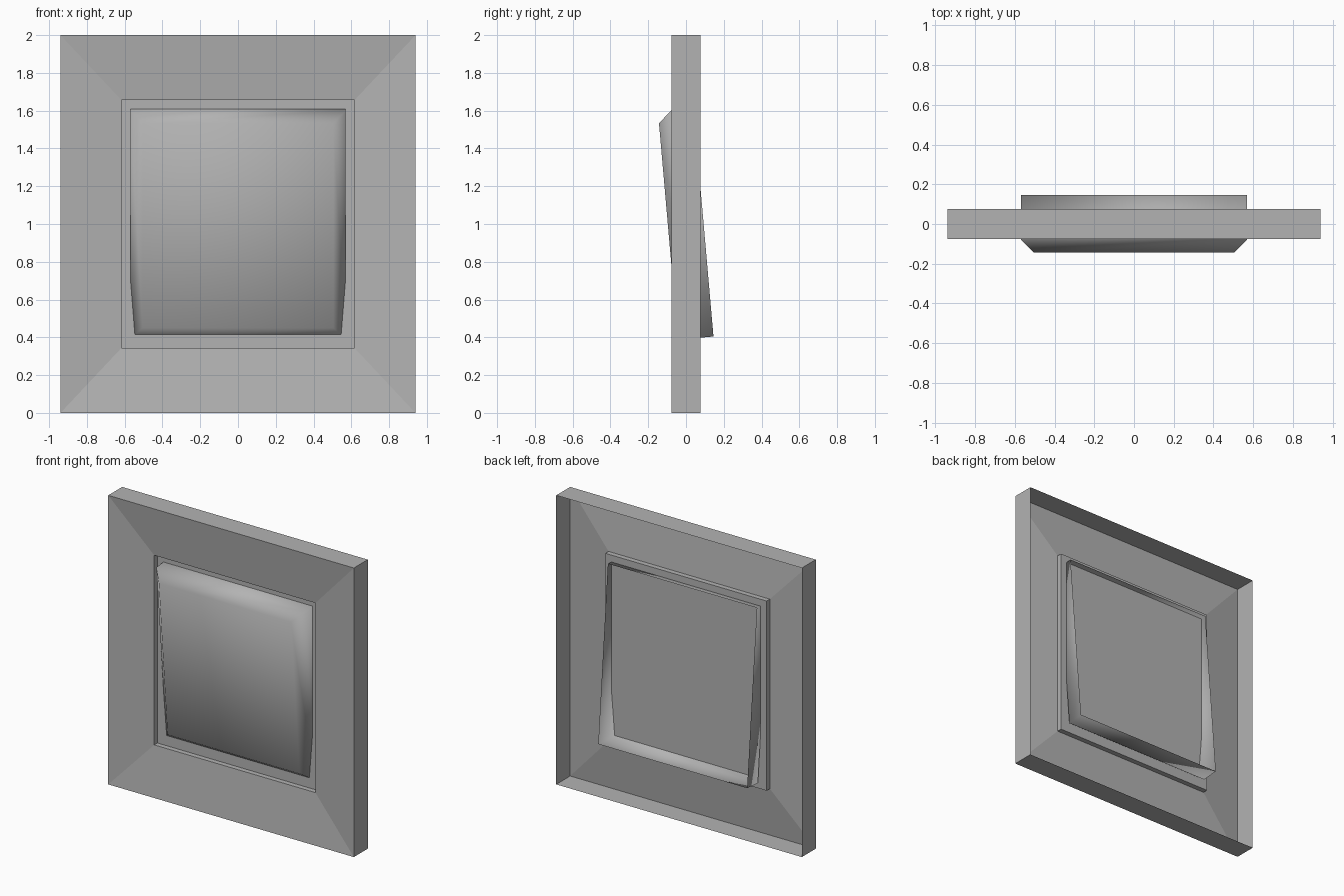
import bpy, bmesh
from math import radians
from mathutils import Matrix

if "Cube" in bpy.data.objects:
    bpy.data.objects.remove(bpy.data.objects["Cube"])

grey = bpy.data.materials.new("dark_grey")
grey.diffuse_color = (0.45, 0.45, 0.45, 1)
grey.use_nodes = True
grey.node_tree.nodes["Principled BSDF"].inputs["Base Color"].default_value = grey.diffuse_color


def ringed_shell(name, rings, smooth=False):
    """Open-backed shell: nested rectangles (half width, half height, y), back to front, last one capped."""
    bm = bmesh.new()
    loops = [[bm.verts.new((sx * w, y, sz * h))
              for sx, sz in ((-1, -1), (1, -1), (1, 1), (-1, 1))]
             for w, h, y in rings]
    for a, b in zip(loops, loops[1:]):
        for i in range(4):
            j = (i + 1) % 4
            bm.faces.new((a[i], a[j], b[j], b[i]))
    bm.faces.new(loops[-1])
    for f in bm.faces:
        f.smooth = smooth
    mesh = bpy.data.meshes.new(name)
    bm.to_mesh(mesh)
    bm.free()
    mesh.materials.append(grey)
    obj = bpy.data.objects.new(name, mesh)
    bpy.context.collection.objects.link(obj)
    return obj


# Wall frame: outer rim, front sloping inward, shallow recess and its floor
frame = ringed_shell("switch_frame", [
    (0.94, 1.0, 0.076),
    (0.94, 1.0, -0.076),
    (0.617, 0.656, -0.035),
    (0.617, 0.656, 0.0),
])
frame.data.transform(Matrix.Translation((0, 0, 1)))

# Rocker: chamfered open-backed cap, tilted so its top stands forward
rocker = ringed_shell("rocker_button", [
    (0.57, 0.606, 0.093),
    (0.57, 0.606, -0.025),
    (0.505, 0.544, -0.096),
], smooth=True)
rocker.data.transform(Matrix.Translation((0, 0, 1)) @ Matrix.Rotation(radians(5), 4, 'X'))
